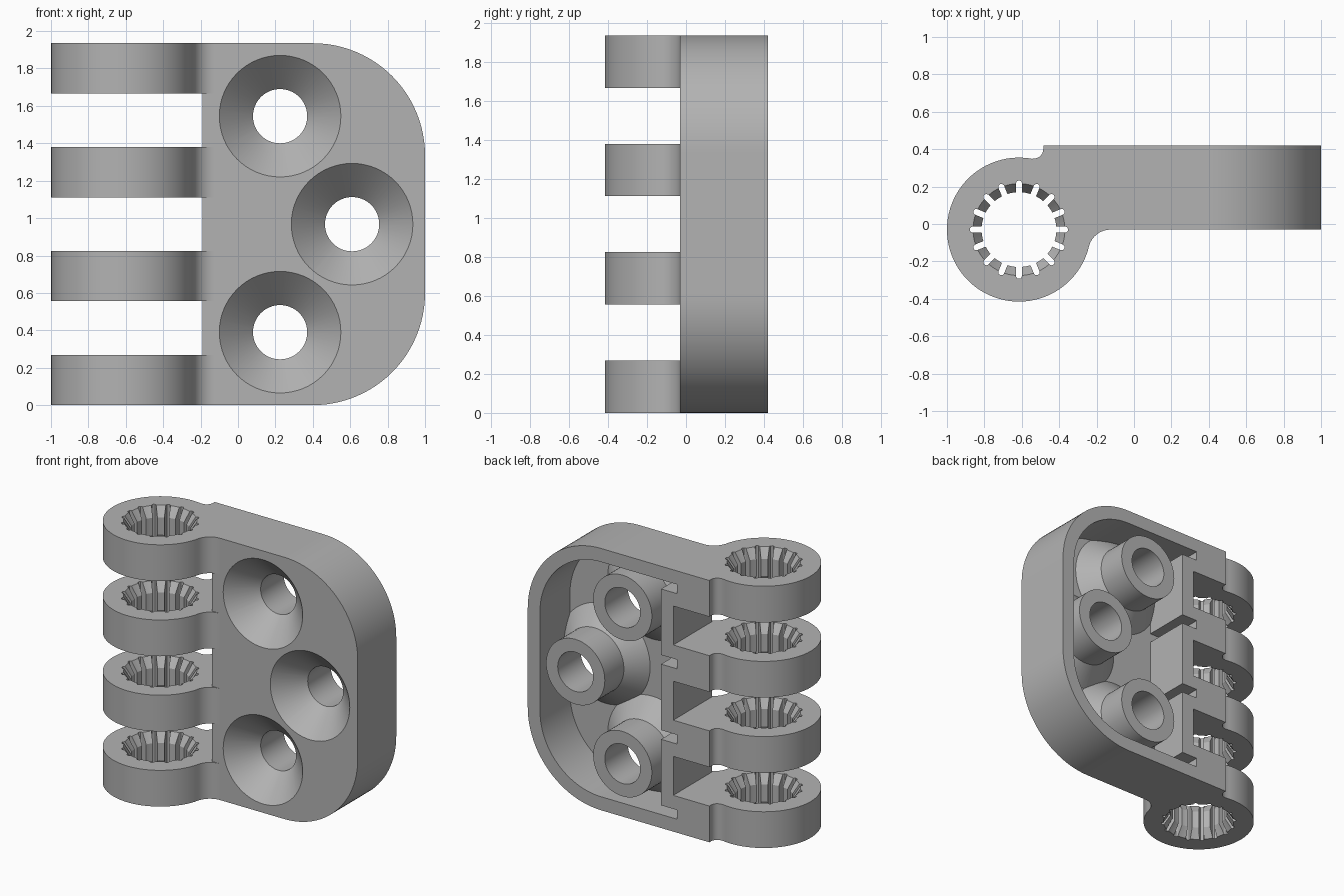
import bpy, bmesh
from math import cos, sin, asin, atan2, pi, degrees, radians

if "Cube" in bpy.data.objects:
    bpy.data.objects.remove(bpy.data.objects["Cube"], do_unlink=True)

HEIGHT = 1.935              # leaf height
FRONT, BACK = -0.03, 0.42   # leaf faces
WALL = 0.1
GAP_X = -0.19               # leaf edge between the knuckles
KNUCKLE_H = 0.268
STEP = (HEIGHT - KNUCKLE_H) / 3
PIN = (-0.615, -0.03)       # pin axis
PIN_R = 0.385
SCREWS = [(0.225, 0.39), (0.61, HEIGHT / 2), (0.225, HEIGHT - 0.39)]

grey = bpy.data.materials.new("grey")
grey.use_nodes = True
colour = (0.45, 0.45, 0.45, 1)
grey.diffuse_color = colour
grey.node_tree.nodes["Principled BSDF"].inputs["Base Color"].default_value = colour


def loft(name, rings):
    """Closed solid through rings with equal point counts."""
    bm = bmesh.new()
    loops = [[bm.verts.new(p) for p in ring] for ring in rings]
    n = len(loops[0])
    for a, b in zip(loops, loops[1:]):
        for i in range(n):
            j = (i + 1) % n
            bm.faces.new((a[i], a[j], b[j], b[i]))
    bm.faces.new(loops[0])
    bm.faces.new(loops[-1])
    bmesh.ops.recalc_face_normals(bm, faces=bm.faces)
    mesh = bpy.data.meshes.new(name)
    bm.to_mesh(mesh)
    bm.free()
    obj = bpy.data.objects.new(name, mesh)
    bpy.context.collection.objects.link(obj)
    mesh.materials.append(grey)
    return obj


def along_y(points, lo, hi):
    return [[(u, y, v) for u, v in points] for y in (lo, hi)]


def arc(centre, r, start, end, n):
    angles = [radians(start + (end - start) * i / n) for i in range(n + 1)]
    return [(centre[0] + r * cos(a), centre[1] + r * sin(a)) for a in angles]


def lathe(name, centre, profile, n=64):
    """Solid turned about a y-parallel axis; profile holds (radius, y)."""
    return loft(name, [[(x, y, z) for x, z in arc(centre, r, 0, 360, n)[:-1]]
                       for r, y in profile])


def combine(target, other, operation):
    mod = target.modifiers.new("combine", 'BOOLEAN')
    mod.operation, mod.solver, mod.object = operation, 'EXACT', other
    bpy.context.view_layer.objects.active = target
    bpy.ops.object.modifier_apply(modifier=mod.name)
    bpy.data.objects.remove(other, do_unlink=True)


def right_corners(radius, inset):
    cx = 0.4
    return (arc((cx, 0.6), radius, -90, 0, 24)
            + arc((cx, HEIGHT - 0.6), radius, 0, 90, 24))


# Leaf slab with two rounded corners
leaf = loft("hinge_leaf", along_y(
    right_corners(0.6, 0) + [(GAP_X, HEIGHT), (GAP_X, 0)], FRONT, BACK))

# Knuckles with filleted roots
front_fillet, back_fillet = (-0.125, -0.15), (-0.535, 0.40)
front_angle = degrees(atan2(front_fillet[1] - PIN[1], front_fillet[0] - PIN[0]))
back_angle = degrees(atan2(back_fillet[1] - PIN[1], back_fillet[0] - PIN[0]))
outline = (arc(front_fillet, 0.12, 90, 180 + front_angle, 10)
           + arc(PIN, PIN_R, front_angle, back_angle - 360, 64)[1:]
           + arc(back_fillet, 0.05, back_angle - 180, 0, 8)[1:]
           + [(-0.485, BACK), (-0.05, BACK), (-0.05, FRONT)])
for k in range(4):
    z0 = k * STEP
    combine(leaf, loft("knuckle", [[(x, y, z) for x, y in outline]
                                   for z in (z0, z0 + KNUCKLE_H)]), 'UNION')

# Hollow back, stepping around the gaps between knuckles
cavity = right_corners(0.6 - WALL, WALL) + [(-0.22, HEIGHT - WALL)]
for k in (3, 2, 1):
    top, bottom = k * STEP + WALL, (k - 1) * STEP + KNUCKLE_H - WALL
    cavity += [(-0.22, top), (-0.09, top), (-0.09, bottom), (-0.22, bottom)]
cavity.append((-0.22, WALL))
combine(leaf, loft("cavity", along_y(cavity, FRONT + WALL, BACK + 0.1)), 'DIFFERENCE')

# Screw bosses, then their countersunk holes
for centre in SCREWS:
    combine(leaf, lathe("boss", centre, [(0.386, 0.05), (0.24, 0.197), (0.24, BACK)]), 'UNION')
for centre in SCREWS:
    combine(leaf, lathe("countersink", centre,
                        [(0.345, -0.05), (0.145, 0.15), (0.145, 0.5)]), 'DIFFERENCE')


def splined_ring(r, z, slots=16, half=0.016, tip=0.25):
    """Circle of radius r with round-ended slots reaching past it."""
    ring = []
    for s in range(slots):
        mid = 2 * pi * s / slots
        spread = asin(half / r)
        polar = [(r, -spread), (tip, -asin(half / tip)), (tip + 0.01, -0.04),
                 (tip + 0.013, 0), (tip + 0.01, 0.04),
                 (tip, asin(half / tip)), (r, spread)]
        land = 2 * pi / slots - 2 * spread
        polar += [(r, spread + land * i / 3) for i in (1, 2)]
        ring += [(PIN[0] + q * cos(mid + a), PIN[1] + q * sin(mid + a), z) for q, a in polar]
    return ring


# Splined pin holes, chamfered at both ends
for k in range(4):
    z0, z1 = k * STEP, k * STEP + KNUCKLE_H
    combine(leaf, loft("pin_hole", [
        splined_ring(0.249, z0 - 0.005), splined_ring(0.2, z0 + 0.07),
        splined_ring(0.2, z1 - 0.07), splined_ring(0.249, z1 + 0.005)]), 'DIFFERENCE')

# Smooth shading with sharp edges kept
bpy.ops.object.select_all(action='DESELECT')
leaf.select_set(True)
bpy.context.view_layer.objects.active = leaf
bpy.ops.object.shade_smooth_by_angle(angle=radians(25))
